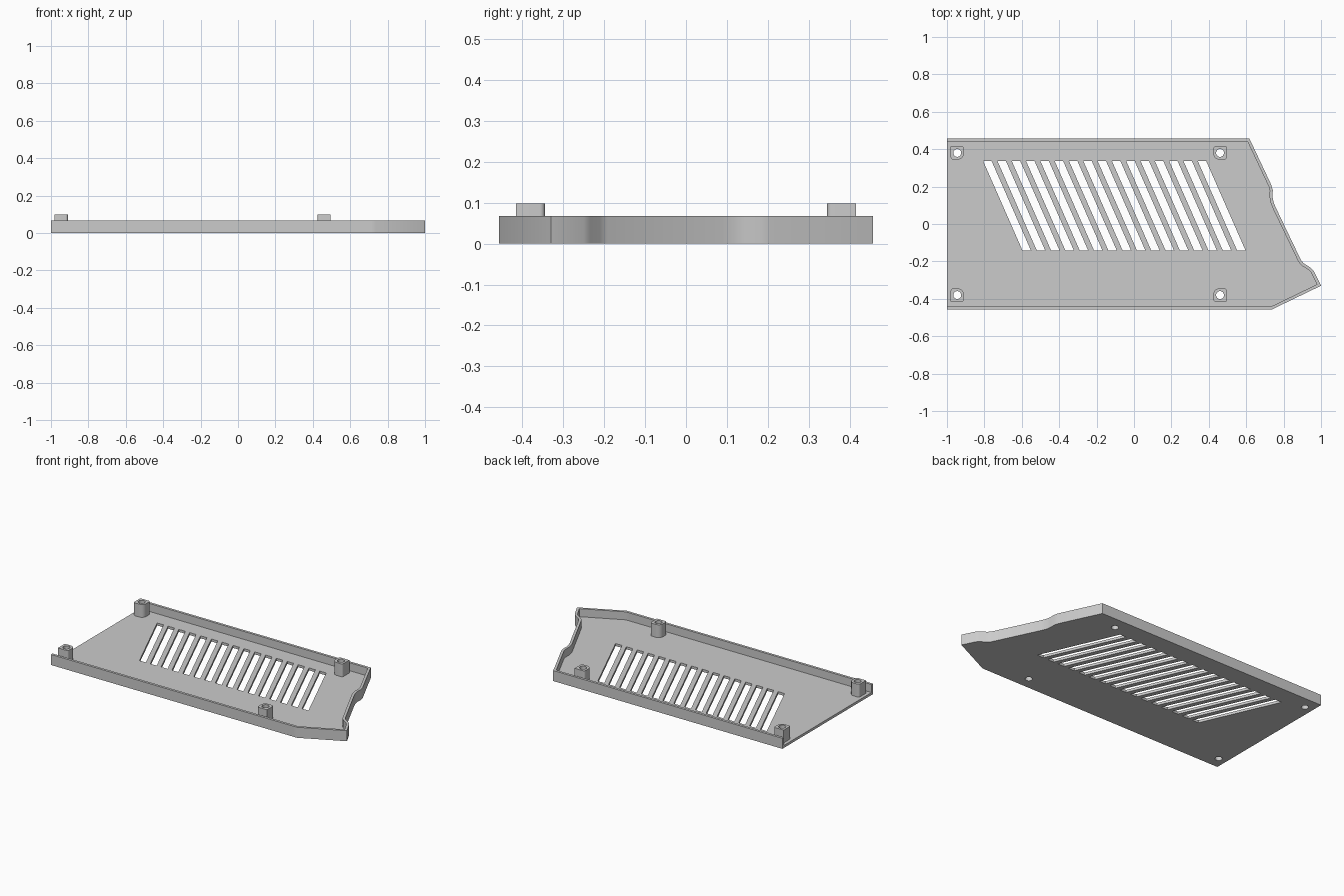
import bpy, bmesh, math
from mathutils import Vector

cube = bpy.data.objects.get("Cube")
if cube:
    bpy.data.objects.remove(cube, do_unlink=True)

FLOOR, RIM, POST_TOP, WALL = 0.016, 0.067, 0.098, 0.016

grey = bpy.data.materials.new("plain grey")
grey.use_nodes = True
grey.diffuse_color = (0.6, 0.6, 0.6, 1)
grey.node_tree.nodes["Principled BSDF"].inputs["Base Color"].default_value = (0.6, 0.6, 0.6, 1)


def prism(name, loops, z0, z1):
    """Extrude closed 2D loops from z0 to z1; inner loops become holes."""
    curve = bpy.data.curves.new(name + "_profile", 'CURVE')
    curve.dimensions = '2D'
    curve.fill_mode = 'BOTH'
    curve.extrude = (z1 - z0) / 2
    for loop in loops:
        spline = curve.splines.new('POLY')
        spline.points.add(len(loop) - 1)
        for point, (x, y) in zip(spline.points, loop):
            point.co = (x, y, 0, 1)
        spline.use_cyclic_u = True
    helper = bpy.data.objects.new(name + "_helper", curve)
    bpy.context.collection.objects.link(helper)
    graph = bpy.context.evaluated_depsgraph_get()
    mesh = bpy.data.meshes.new_from_object(helper.evaluated_get(graph))
    bpy.data.objects.remove(helper, do_unlink=True)
    bpy.data.curves.remove(curve)

    bm = bmesh.new()
    bm.from_mesh(mesh)
    bmesh.ops.remove_doubles(bm, verts=bm.verts, dist=0.0001)
    bmesh.ops.translate(bm, verts=bm.verts, vec=(0, 0, (z0 + z1) / 2))
    bmesh.ops.recalc_face_normals(bm, faces=bm.faces)
    bm.to_mesh(mesh)
    bm.free()
    mesh.name = name
    mesh.materials.clear()
    mesh.materials.append(grey)
    ob = bpy.data.objects.new(name, mesh)
    bpy.context.collection.objects.link(ob)
    bpy.ops.object.select_all(action='DESELECT')
    ob.select_set(True)
    bpy.context.view_layer.objects.active = ob
    bpy.ops.object.shade_smooth_by_angle()
    return ob


def inset(path, dist):
    """Offset an open path to its left with mitred corners."""
    pts = [Vector(p) for p in path]
    normals = []
    for a, b in zip(pts, pts[1:]):
        d = (b - a).normalized()
        normals.append(Vector((-d.y, d.x)))
    result = []
    for i, p in enumerate(pts):
        n0, n1 = normals[max(i - 1, 0)], normals[min(i, len(normals) - 1)]
        result.append(tuple(p + (n0 + n1) * dist / (1 + n0.dot(n1))))
    return result


def circle(cx, cy, r, n=24):
    return [(cx + r * math.cos(math.tau * i / n), cy + r * math.sin(math.tau * i / n))
            for i in range(n)]


def post_outline(cx, cy, sx, sy, half=0.035):
    """Square with a sharp outer corner and rounded remaining corners."""
    loop = [(cx + sx * half, cy + sy * half)]
    for ux, uy, r, start in ((-1, 1, 0.012, 90), (-1, -1, 0.03, 180), (1, -1, 0.012, 270)):
        for k in range(7):
            a = math.radians(start + 15 * k)
            x = ux * (half - r) + r * math.cos(a)
            y = uy * (half - r) + r * math.sin(a)
            loop.append((cx + sx * x, cy + sy * y))
    return loop


# Outer edge of the tray, open along the -x end
edge = [(-1, -0.457), (0.71, -0.457), (0.737, -0.457), (1, -0.33),
        (0.96, -0.25), (0.945, -0.234), (0.907, -0.21), (0.892, -0.192),
        (0.757, 0.09), (0.746, 0.117), (0.741, 0.145), (0.742, 0.18),
        (0.735, 0.207), (0.617, 0.457), (-1, 0.457)]
inner = inset(edge, WALL)
prism("rim_wall", [edge + inner[::-1]], 0, RIM)

# Floor with slanted vent slots and screw holes
slots = []
for i in range(16):
    x = -0.807 + i * 0.0765
    slots.append([(x, 0.338), (x + 0.045, 0.338), (x + 0.256, -0.142), (x + 0.211, -0.142)])
corners = [(x, sy * 0.38, sx, sy) for x, sx in ((-0.945, -1), (0.46, 1)) for sy in (-1, 1)]
holes = [circle(x, y, 0.021) for x, y, _, _ in corners]
prism("vented_floor", [inner] + slots + holes, 0, FLOOR)

# Hollow screw posts
for (x, y, sx, sy), hole in zip(corners, holes):
    name = f"{'front' if sy < 0 else 'back'}_{'left' if sx > 0 else 'right'}_post"
    prism(name, [post_outline(x, y, sx, sy), hole], FLOOR, POST_TOP)
